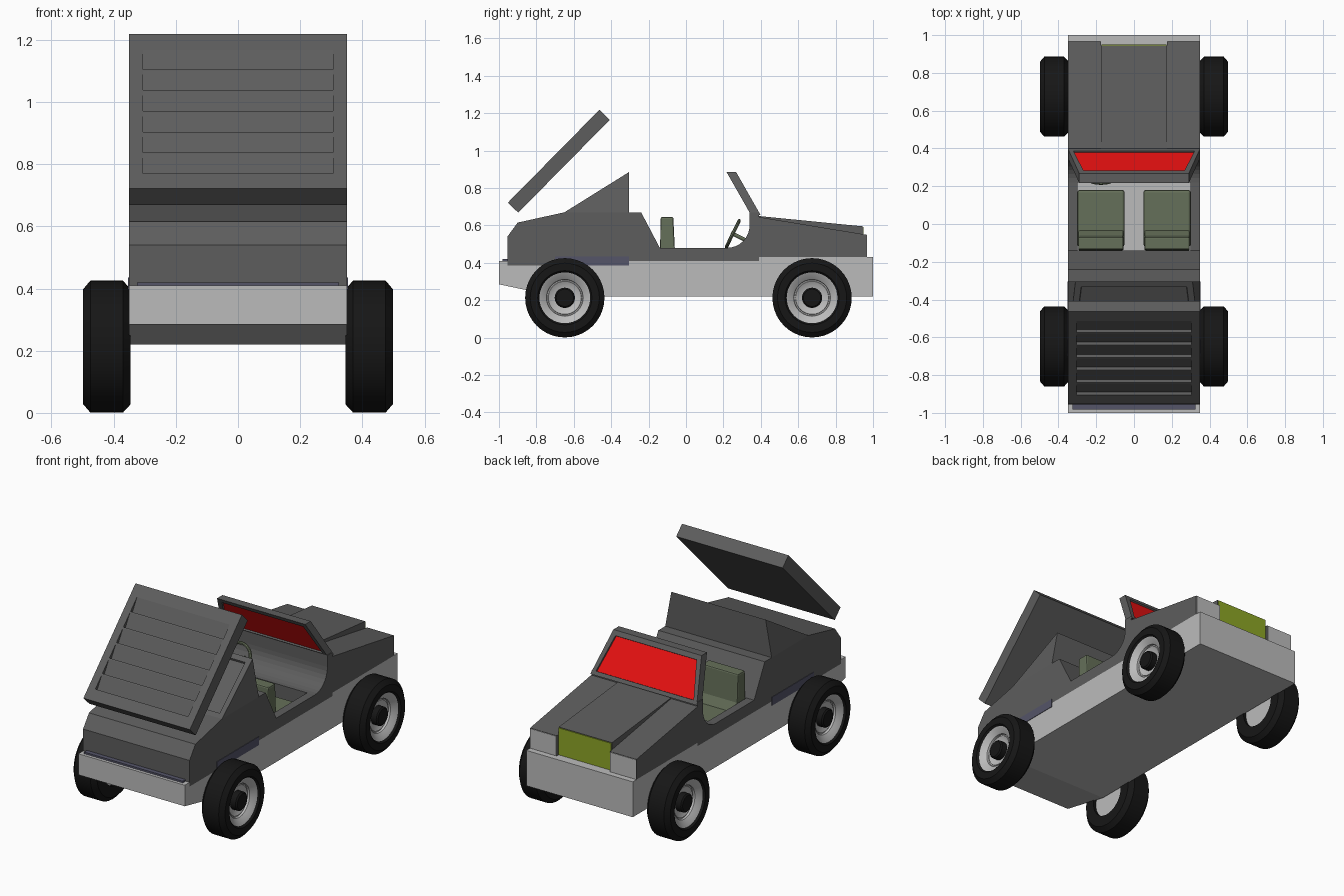
import bpy, bmesh, math
from mathutils import Vector, Matrix

if "Cube" in bpy.data.objects:
    bpy.data.objects.remove(bpy.data.objects["Cube"])


def material(name, rgb):
    m = bpy.data.materials.new(name)
    m.diffuse_color = (*rgb, 1)
    m.use_nodes = True
    m.node_tree.nodes["Principled BSDF"].inputs["Base Color"].default_value = m.diffuse_color
    return m


BODY = material("dark_grey", (0.11, 0.11, 0.11))
LIGHT = material("light_grey", (0.5, 0.5, 0.5))
BLACK = material("black", (0.008, 0.008, 0.008))
RED = material("red", (0.85, 0.006, 0.006))
LIME = material("lime", (0.27, 0.38, 0.02))
OLIVE = material("olive", (0.13, 0.16, 0.1))
BLUE = material("blue_grey", (0.09, 0.09, 0.14))


def finish(name, bm, *mats):
    bmesh.ops.recalc_face_normals(bm, faces=bm.faces[:])
    me = bpy.data.meshes.new(name)
    bm.to_mesh(me)
    bm.free()
    ob = bpy.data.objects.new(name, me)
    bpy.context.collection.objects.link(ob)
    for m in mats:
        me.materials.append(m)
    return ob


def smooth(ob):
    bpy.ops.object.select_all(action='DESELECT')
    ob.select_set(True)
    bpy.context.view_layer.objects.active = ob
    bpy.ops.object.shade_smooth_by_angle(angle=math.radians(30))


def extrude(name, yz, x0, x1, mat, bevel=0):
    """Side profile (y, z) extruded across x."""
    bm = bmesh.new()
    f = bm.faces.new([bm.verts.new((x0, y, z)) for y, z in yz])
    g = bmesh.ops.extrude_face_region(bm, geom=[f])["geom"]
    bmesh.ops.translate(bm, vec=(x1 - x0, 0, 0),
                        verts=[v for v in g if isinstance(v, bmesh.types.BMVert)])
    bmesh.ops.triangulate(bm, faces=[p for p in bm.faces if len(p.verts) > 4])
    ob = finish(name, bm, mat)
    if bevel:
        b = ob.modifiers.new("bevel", 'BEVEL')
        b.width, b.segments = bevel, 2
    return ob


def box(name, x0, x1, y0, y1, z0, z1, mat, bevel=0):
    return extrude(name, [(y0, z0), (y1, z0), (y1, z1), (y0, z1)], x0, x1, mat, bevel)


def lathe(name, profile, side, y, mat, seg=40):
    """Closed (x, radius) profile spun about a wheel axle."""
    bm = bmesh.new()
    rings = []
    for i in range(seg):
        a = 2 * math.pi * i / seg
        rings.append([bm.verts.new((side * x, y + r * math.cos(a), 0.213 + r * math.sin(a)))
                      for x, r in profile])
    n = len(profile)
    for i in range(seg):
        p, q = rings[i], rings[(i + 1) % seg]
        for j in range(n):
            k = (j + 1) % n
            bm.faces.new((p[j], p[k], q[k], q[j]))
    bmesh.ops.remove_doubles(bm, verts=bm.verts[:], dist=1e-4)
    smooth(finish(name, bm, mat))


# chassis tub with a sunken cockpit floor
chassis = extrude("chassis", [(-1, .285), (-.69, .22), (1, .22), (1, .43), (.39, .43), (.39, .41),
                              (-.305, .41), (-.305, .385), (-.955, .385), (-.955, .41), (-1, .41)],
                  -.35, .35, LIGHT)
cutter = box("cockpit_cutter", -.3, .3, -.15, .23, .37, .6, LIGHT)
cutter.hide_render = True
cutter.hide_viewport = True
cut = chassis.modifiers.new("cockpit", 'BOOLEAN')
cut.object, cut.solver = cutter, 'EXACT'

# engine-end body and shelf behind the seats
extrude("engine_body", [(-.955, .385), (-.955, .54), (-.9, .615), (-.65, .67), (-.24, .67),
                        (-.14, .48), (-.14, .41), (-.305, .41), (-.305, .385)], -.35, .35, BODY)
box("bulkhead", -.3, .3, -.2, -.14, .37, .48, BODY)
box("rear_trim", -.325, .325, -.982, -.955, .405, .42, BLUE)

# wedge roof with a shallow inset window
bm = bmesh.new()
v = [bm.verts.new(c) for c in ((-.35, -.65, .67), (.35, -.65, .67), (.31, -.305, .885),
                               (-.31, -.305, .885), (-.35, -.305, .67), (.35, -.305, .67))]
slope = bm.faces.new((v[0], v[1], v[2], v[3]))
for idx in ((3, 2, 5, 4), (0, 3, 4), (1, 5, 2), (0, 4, 5, 1)):
    bm.faces.new([v[i] for i in idx])
bmesh.ops.recalc_face_normals(bm, faces=bm.faces[:])
bmesh.ops.inset_individual(bm, faces=[slope], thickness=.045)
bmesh.ops.inset_individual(bm, faces=[slope], thickness=.004, depth=-.012)
finish("wedge_roof", bm, BODY)

# raised lid: sawtooth louvres in the middle, plain borders at the sides
LOW, HIGH = Vector((-.952, .722)), Vector((-.463, 1.218))
UNDER = Vector((.055, -.054))
up = (HIGH - LOW).normalized()
inward = UNDER.normalized()


def at(z):
    return LOW + (HIGH - LOW) * (z - LOW.y) / (HIGH.y - LOW.y)


teeth = [LOW]
for i in range(6):
    z = .77 + .067 * i
    teeth += [at(z), at(z) + inward * .022, at(z + .062)]
teeth += [HIGH, HIGH + UNDER, LOW + UNDER]
extrude("lid_louvres", teeth, -.305, .305, BODY)
plain = [LOW, HIGH, HIGH + UNDER, LOW + UNDER]
for s in (-1, 1):
    extrude("lid_border", plain, s * .305, s * .35, BODY)

# dashboard with concave face, and door sills
arc = [(.22 + .12 * math.sin(a), .60 - .12 * math.cos(a))
       for a in [math.pi / 2 * i / 8 for i in range(9)]]
extrude("dashboard", [(.22, .41)] + arc + [(.34, .67), (.39, .67), (.39, .41)], -.35, .35, BODY)
box("dash_kick_panel", -.3, .3, .22, .26, .37, .45, BODY)
for s in (-1, 1):
    box("door_sill", s * .3, s * .35, -.14, .22, .41, .48, BODY)
    box("side_trim", s * .349, s * .353, -.7, -.305, .385, .435, BLUE)

# windscreen: tapered slab with red panes on both faces
bm = bmesh.new()
ring = [[bm.verts.new((x, y, z)) for x, y, z in
         ((-.35, y0, .655), (.35, y0, .655), (.29, y1, .885), (-.29, y1, .885))]
        for y0, y1 in ((.348, .217), (.399, .268))]
panes = [bm.faces.new(r) for r in ring]
for i in range(4):
    j = (i + 1) % 4
    bm.faces.new((ring[0][i], ring[0][j], ring[1][j], ring[1][i]))
bmesh.ops.recalc_face_normals(bm, faces=bm.faces[:])
bmesh.ops.inset_individual(bm, faces=panes, thickness=.037)
bmesh.ops.inset_individual(bm, faces=panes, thickness=.001, depth=-.01)
for f in panes:
    f.material_index = 1
finish("windscreen", bm, BODY, RED)

# bonnet: raised centre, lower wings, lamps and grille
extrude("bonnet_centre", [(.39, .43), (.945, .43), (.945, .595), (.39, .65)], -.175, .175, BODY)
box("grille", -.173, .173, .944, .95, .432, .592, LIME)
for s in (-1, 1):
    extrude("bonnet_wing", [(.39, .43), (.965, .43), (.965, .55), (.39, .645)],
            s * .175, s * .35, BODY)
    box("lamp", s * .177, s * .348, .964, .968, .432, .548, LIGHT)

# seats
for s in (-1, 1):
    box("seat_cushion", s * .05, s * .3, -.12, .18, .37, .43, OLIVE, .012)
    extrude("seat_back", [(-.14, .42), (-.03, .42), (-.06, .48), (-.068, .645), (-.135, .645)],
            s * .055, s * .295, OLIVE, .008)

# steering wheel and column
bpy.ops.mesh.primitive_torus_add(major_radius=.078, minor_radius=.009, major_segments=32,
                                 minor_segments=8, location=(-.175, .25, .555),
                                 rotation=(math.radians(64), 0, 0))
wheel = bpy.context.object
wheel.name = "steering_wheel"
wheel.data.materials.append(OLIVE)
smooth(wheel)
bpy.ops.mesh.primitive_cylinder_add(vertices=12, radius=.01, depth=.12,
                                    location=(-.175, .295, .533),
                                    rotation=(math.radians(64), 0, 0))
bpy.context.object.name = "steering_column"
bpy.context.object.data.materials.append(OLIVE)
box("steering_spoke", -.25, -.1, .245, .255, .55, .562, OLIVE)

# road wheels
for s in (-1, 1):
    for y in (-.648, .674):
        lathe("tyre", [(.345, .12), (.345, .185), (.37, .212), (.475, .212), (.498, .185),
                       (.498, .145), (.485, .134)], s, y, BLACK)
        lathe("rim", [(.365, 0), (.365, .136), (.488, .138), (.482, .125), (.462, .098),
                      (.45, .096), (.45, .09), (.455, .088), (.44, .06), (.44, 0)], s, y, LIGHT)
        lathe("hub", [(.43, 0), (.43, .054), (.475, .054), (.482, .046), (.482, 0)], s, y, BLACK)
